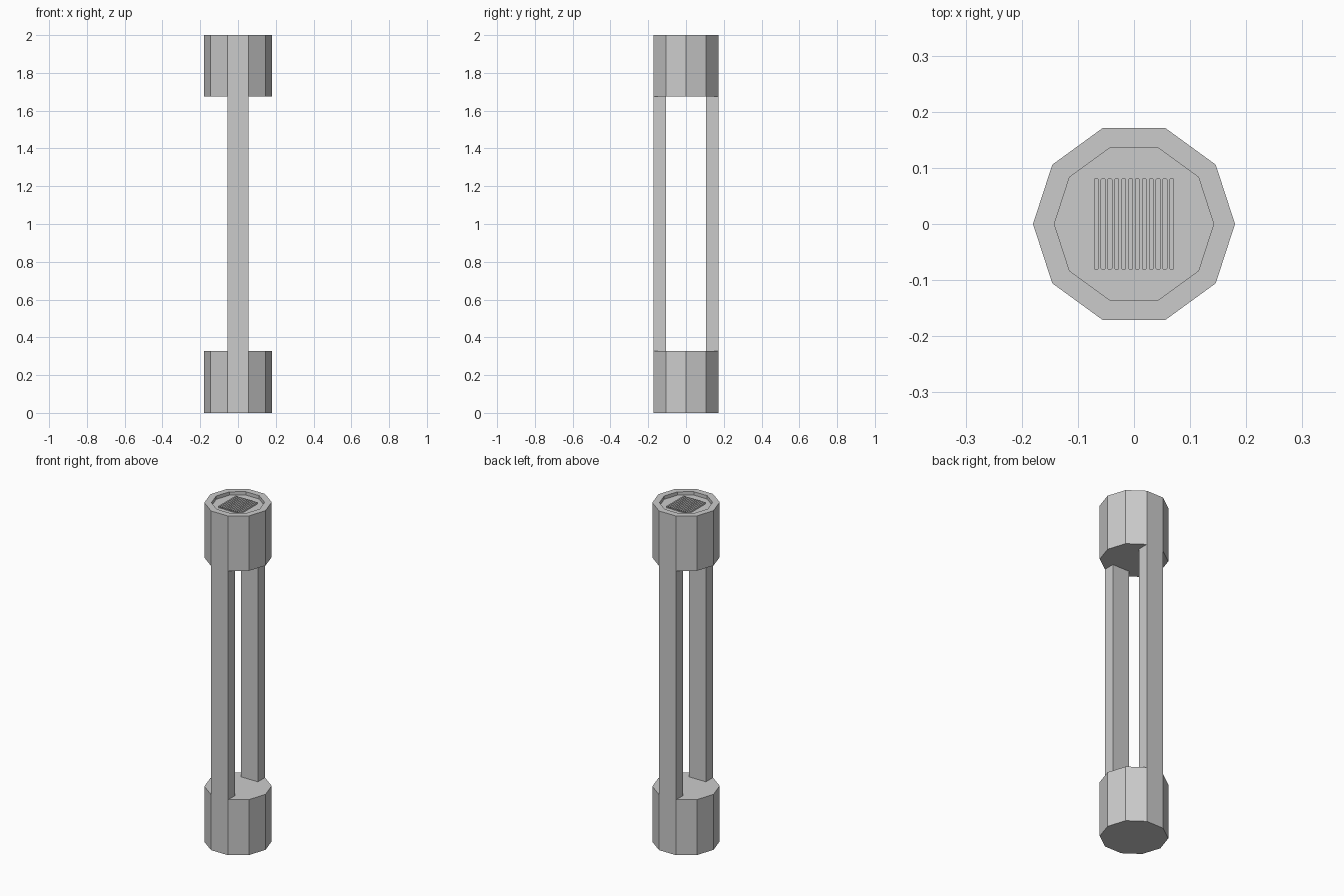
import bpy, bmesh, math

if "Cube" in bpy.data.objects:
    bpy.data.objects.remove(bpy.data.objects["Cube"])

N, R = 10, 0.18           # decagonal section
R_IN, DEPTH = 0.142, 0.02  # recess in the top cap


def ring(bm, r, z):
    return [bm.verts.new((r * math.cos(i * math.tau / N), r * math.sin(i * math.tau / N), z))
            for i in range(N)]


def finish(name, bm):
    bmesh.ops.recalc_face_normals(bm, faces=bm.faces[:])
    me = bpy.data.meshes.new(name)
    bm.to_mesh(me)
    bm.free()
    ob = bpy.data.objects.new(name, me)
    bpy.context.collection.objects.link(ob)
    return ob


def lathe(name, profile):
    # profile of (radius, height), closed at both ends
    bm = bmesh.new()
    rings = [ring(bm, r, z) for r, z in profile]
    for a, b in zip(rings, rings[1:]):
        for i in range(N):
            j = (i + 1) % N
            bm.faces.new((a[i], a[j], b[j], b[i]))
    bm.faces.new(rings[0])
    bm.faces.new(rings[-1])
    return finish(name, bm)


def prism(name, outline, z0, z1):
    bm = bmesh.new()
    face = bm.faces.new([bm.verts.new((x, y, z0)) for x, y in outline])
    new = bmesh.ops.extrude_face_region(bm, geom=[face], use_keep_orig=True)["geom"]
    bmesh.ops.translate(bm, vec=(0, 0, z1 - z0),
                        verts=[v for v in new if isinstance(v, bmesh.types.BMVert)])
    return finish(name, bm)


# End caps
lathe("bottom_cap", [(R, 0), (R, 0.327)])
lathe("top_cap", [(R, 1.676), (R, 2), (R_IN, 2), (R_IN, 2 - DEPTH)])

# Two posts, flush with the front and back flats of the caps
hx = R * math.cos(math.radians(72))
y_out, y_in = R * math.sin(math.radians(72)), R * math.sin(math.radians(36))
for name, s in (("front_post", -1), ("back_post", 1)):
    prism(name, [(-hx, s * y_in), (hx, s * y_in), (hx, s * y_out), (-hx, s * y_out)],
          0.327, 1.676)

# Grille of twelve thin slats with clipped corners, set in the recess
w, h, c = 0.0042, 0.081, 0.0015
for i in range(12):
    x = (i - 5.5) * 0.01225
    pts = [(w, h - c), (w - c, h), (c - w, h), (-w, h - c),
           (-w, c - h), (c - w, -h), (w - c, -h), (w, c - h)]
    prism(f"grille_slat_{i + 1}", [(x + px, py) for px, py in pts], 2 - DEPTH, 2 - DEPTH + 0.01)
